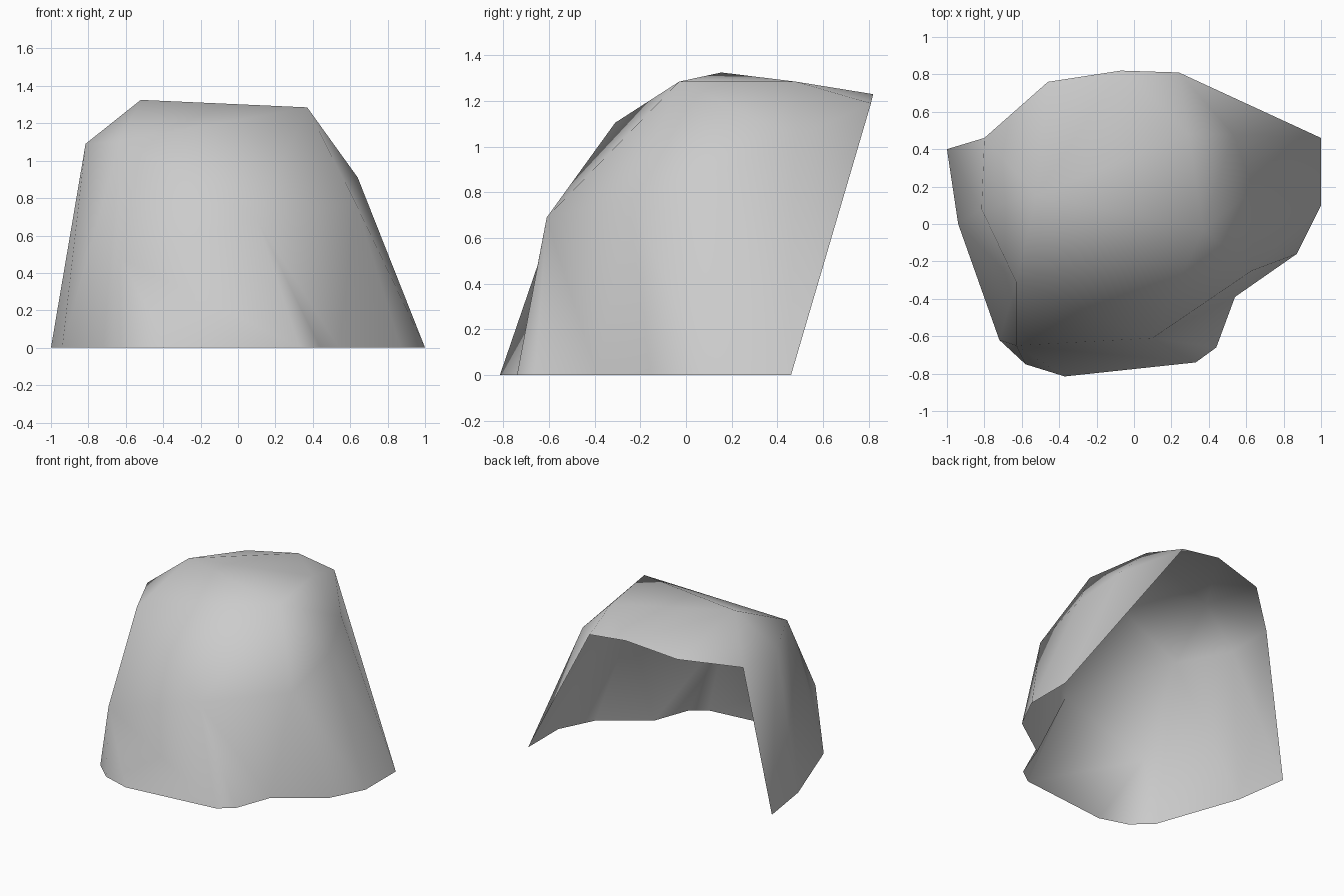
import bpy, bmesh, math

if "Cube" in bpy.data.objects:
    bpy.data.objects.remove(bpy.data.objects["Cube"])

# Ground outline of the open shell, from back left round the front to back right
base = [(-1, .4), (-.94, 0), (-.72, -.62), (-.58, -.75), (-.37, -.815), (.33, -.74),
        (.44, -.66), (.54, -.39), (.87, -.16), (1, .1), (1, .46)]
pts = {f"base{i}": (x, y, 0) for i, (x, y) in enumerate(base)}

# Back rim and the control points of the body
pts.update({
    "rim1": (.24, .81, 1.19), "rim2": (-.07, .82, 1.23),
    "rim3": (-.46, .76, 1.17), "rim4": (-.8, .46, 1.085),
    "knee": (-.63, -.65, .48), "brow": (-.63, -.31, 1.105),
    "temple": (-.815, .08, 1.09), "belly": (.1, -.61, .69),
    "hip": (.63, -.25, .77), "flank": (.64, .18, .91),
    "shoulder": (.53, .48, 1.04), "ridge": (.29, .48, 1.285),
    "peak_right": (.37, -.03, 1.285), "peak_left": (-.52, .155, 1.325),
})

# Triangle fans: a centre point and the points around it
fans = {
    "knee": "base2 base3 base4 base5 belly brow base2",
    "brow": "belly peak_right peak_left temple base1 base2",
    "temple": "rim4 base0 base1",
    "belly": "base5 base6 base7 hip peak_right",
    "hip": "base7 base8 base9 flank peak_right",
    "flank": "base9 base10 shoulder peak_right",
    "shoulder": "base10 rim1 ridge peak_right",
    "ridge": "rim1 rim2 peak_left peak_right",
    "peak_left": "rim2 rim3 rim4 temple",
}

bm = bmesh.new()
verts = {name: bm.verts.new(p) for name, p in pts.items()}
for centre, ring in fans.items():
    ring = ring.split()
    for a, b in zip(ring, ring[1:]):
        bm.faces.new((verts[centre], verts[a], verts[b]))

mesh = bpy.data.meshes.new("shell")
bm.to_mesh(mesh)
bm.free()
shell = bpy.data.objects.new("shell", mesh)
bpy.context.collection.objects.link(shell)

# Plain grey surface
grey = bpy.data.materials.new("grey")
grey.diffuse_color = (.6, .6, .6, 1)
grey.use_nodes = True
grey.node_tree.nodes["Principled BSDF"].inputs["Base Color"].default_value = grey.diffuse_color
mesh.materials.append(grey)

# Soft shading with the sharp back corner kept
bpy.context.view_layer.objects.active = shell
shell.select_set(True)
bpy.ops.object.shade_smooth_by_angle(angle=math.radians(50))
